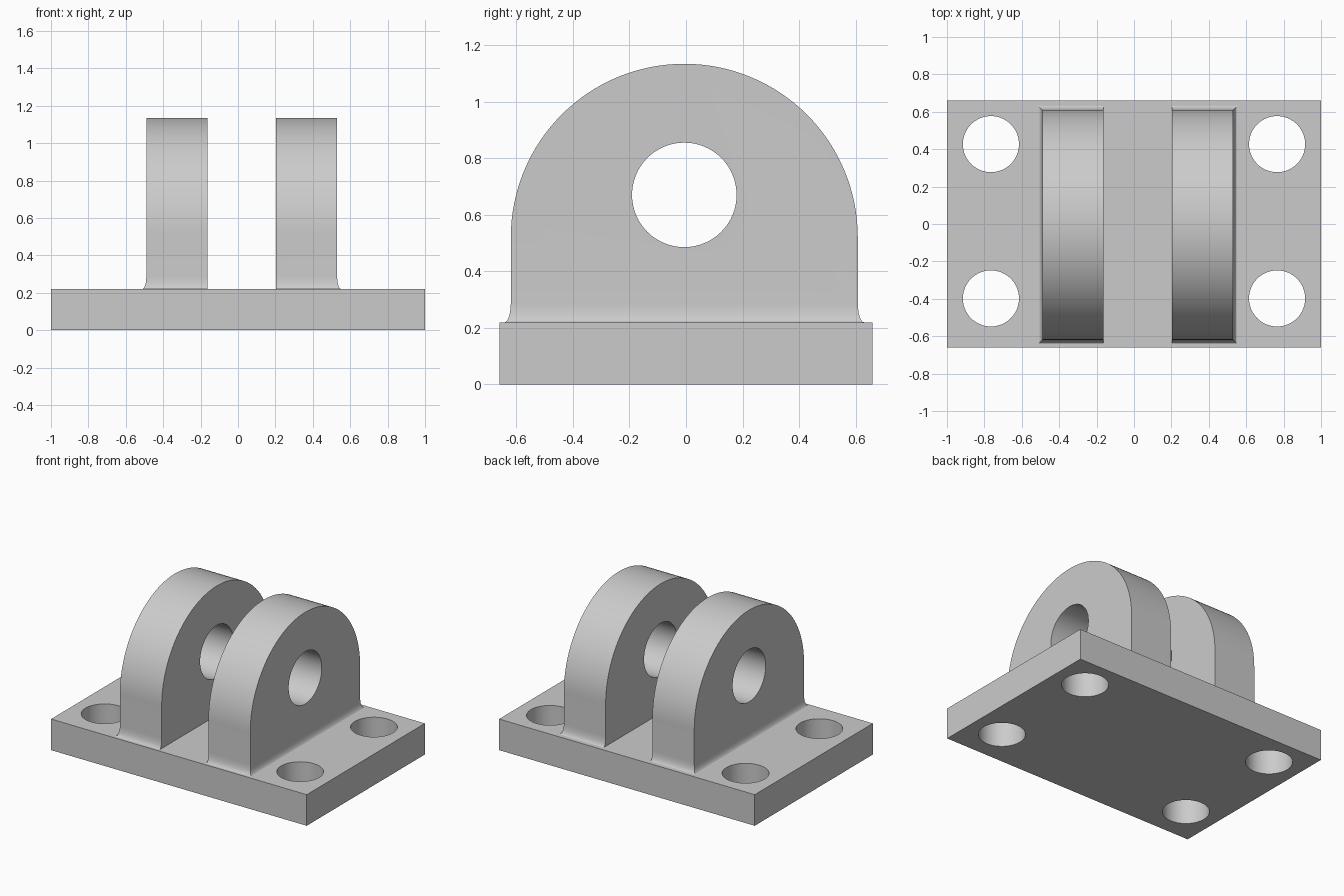
import bpy, bmesh, math

cube = bpy.data.objects.get("Cube")
if cube:
    bpy.data.objects.remove(cube, do_unlink=True)

grey = bpy.data.materials.new("plain grey")
grey.use_nodes = True
grey.diffuse_color = (0.6, 0.6, 0.6, 1)
grey.node_tree.nodes["Principled BSDF"].inputs["Base Color"].default_value = (0.6, 0.6, 0.6, 1)

BASE_TOP = 0.22
HALF_WIDTH = 0.614      # half depth of a lug, also its arc radius
ARC_Z = 0.521
FILLET_H, FILLET_W = 0.07, 0.022
MID_Y = -0.006
HOLE_Z, HOLE_R = 0.671, 0.185


def finish(bm, name):
    bmesh.ops.recalc_face_normals(bm, faces=bm.faces)
    mesh = bpy.data.meshes.new(name)
    bm.to_mesh(mesh)
    bm.free()
    obj = bpy.data.objects.new(name, mesh)
    bpy.context.collection.objects.link(obj)
    mesh.materials.append(grey)
    return obj


def activate(obj):
    bpy.ops.object.select_all(action='DESELECT')
    obj.select_set(True)
    bpy.context.view_layer.objects.active = obj


def drill(obj, location, radius, depth, axis_rotation=(0, 0, 0)):
    """Cut a round hole and drop the cutter."""
    bpy.ops.mesh.primitive_cylinder_add(vertices=64, radius=radius, depth=depth,
                                        location=location, rotation=axis_rotation)
    cutter = bpy.context.object
    cutter.hide_render = True
    cutter.data.materials.append(grey)
    mod = obj.modifiers.new("hole", 'BOOLEAN')
    mod.operation, mod.solver, mod.object = 'DIFFERENCE', 'EXACT', cutter
    activate(obj)
    bpy.ops.object.modifier_apply(modifier=mod.name)
    bpy.data.objects.remove(cutter, do_unlink=True)


def smooth(obj):
    activate(obj)
    bpy.ops.object.shade_smooth_by_angle(angle=math.radians(25))


# Base plate with four bolt holes
bm = bmesh.new()
bmesh.ops.create_cube(bm, size=1)
bmesh.ops.scale(bm, vec=(2, 1.32, BASE_TOP), verts=bm.verts)
bmesh.ops.translate(bm, vec=(0, 0, BASE_TOP / 2), verts=bm.verts)
base = finish(bm, "base_plate")
for x in (-0.765, 0.765):
    for y in (-0.398, 0.427):
        drill(base, (x, y, BASE_TOP / 2), 0.15, 1)
smooth(base)


# Lug: rounded upright plate, with a fillet at the foot on every side but the inner one
def make_lug(name, inner_x, outer_x):
    side = 1 if outer_x > inner_x else -1
    steps = 6
    right = []                       # (y offset, z, flare) from the foot upwards
    for i in range(steps + 1):
        a = math.pi / 2 * i / steps
        right.append((HALF_WIDTH + FILLET_W * (1 - math.sin(a)),
                      BASE_TOP + FILLET_H * (1 - math.cos(a)),
                      FILLET_W * (1 - math.sin(a))))
    arc = [(HALF_WIDTH * math.cos(math.pi * i / 64),
            ARC_Z + HALF_WIDTH * math.sin(math.pi * i / 64), 0) for i in range(65)]
    left = [(-y, z, f) for y, z, f in reversed(right)]
    outline = right + arc + left

    bm = bmesh.new()
    inner = [bm.verts.new((inner_x, MID_Y + y, z)) for y, z, f in outline]
    outer = [bm.verts.new((outer_x + side * f, MID_Y + y, z)) for y, z, f in outline]
    n = len(outline)
    bm.faces.new(inner)
    bm.faces.new(outer[steps:n - steps])
    for i in range(n):               # rim and underside
        j = (i + 1) % n
        bm.faces.new((inner[i], inner[j], outer[j], outer[i]))
    for i in range(steps):           # fillet along the outer face
        bm.faces.new((outer[i], outer[i + 1], outer[n - 2 - i], outer[n - 1 - i]))
    lug = finish(bm, name)
    drill(lug, ((inner_x + outer_x) / 2, MID_Y, HOLE_Z), HOLE_R, 1, (0, math.pi / 2, 0))
    smooth(lug)


make_lug("right_lug", -0.163, -0.49)
make_lug("left_lug", 0.203, 0.53)
